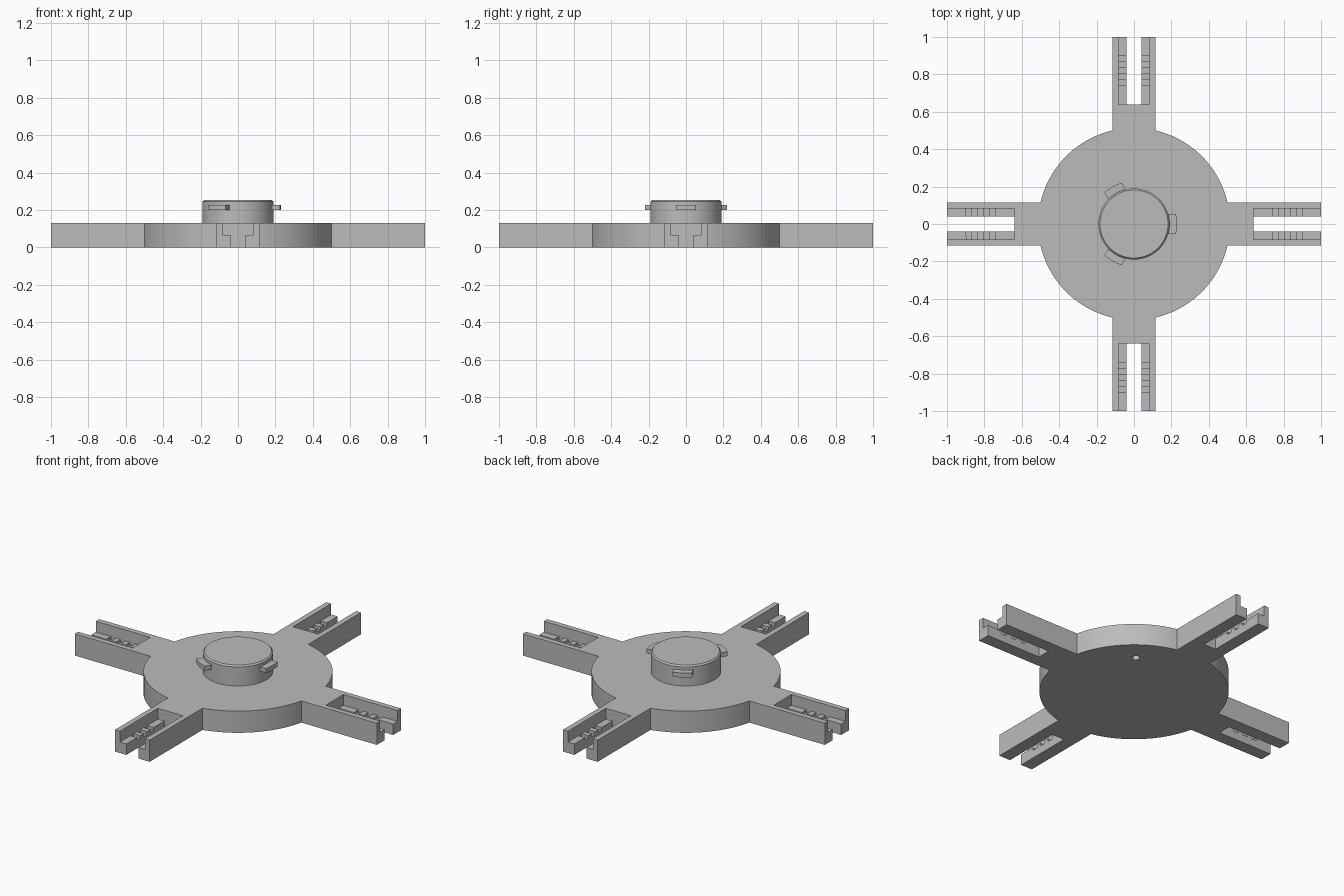
import bpy, bmesh
from math import sin, cos, asin, pi, radians, tau
from mathutils import Matrix, Vector

cube = bpy.data.objects.get("Cube")
if cube:
    bpy.data.objects.remove(cube, do_unlink=True)

grey = bpy.data.materials.new("plain grey")
grey.use_nodes = True
grey.diffuse_color = (0.5, 0.5, 0.5, 1)
grey.node_tree.nodes["Principled BSDF"].inputs["Base Color"].default_value = (0.5, 0.5, 0.5, 1)

HALF, RADIUS, THICK = 0.115, 0.513, 0.13
LEDGE_Z, LEDGE_HALF, SLOT_HALF, SLOT_START = 0.065, 0.083, 0.04, 0.64


def finish(name, bm):
    bmesh.ops.recalc_face_normals(bm, faces=bm.faces)
    mesh = bpy.data.meshes.new(name)
    bm.to_mesh(mesh)
    bm.free()
    mesh.materials.append(grey)
    obj = bpy.data.objects.new(name, mesh)
    bpy.context.collection.objects.link(obj)
    return obj


def prism(bm, outline, z0, z1):
    """Extrude a flat outline from z0 to z1."""
    face = bm.faces.new([bm.verts.new((x, y, z0)) for x, y in outline])
    moved = bmesh.ops.extrude_face_region(bm, geom=[face])["geom"]
    verts = [v for v in moved if isinstance(v, bmesh.types.BMVert)]
    bmesh.ops.translate(bm, verts=verts, vec=(0, 0, z1 - z0))


def rotated(points, angle):
    turn = Matrix.Rotation(angle, 2)
    return [turn @ Vector(p) for p in points]


def rectangle(x0, x1, half):
    return [(x0, -half), (x1, -half), (x1, half), (x0, half)]


def circle(radius, steps, cx=0, cy=0):
    return [(cx + radius * cos(tau * i / steps), cy + radius * sin(tau * i / steps))
            for i in range(steps)]


def arm_cutter(name, spans, half, z0, z1):
    """The same boxes repeated on all four arms."""
    bm = bmesh.new()
    for k in range(4):
        for x0, x1 in spans:
            prism(bm, rotated(rectangle(x0, x1, half), k * pi / 2), z0, z1)
    return finish(name, bm)


def smooth(obj):
    bpy.ops.object.select_all(action='DESELECT')
    obj.select_set(True)
    bpy.context.view_layer.objects.active = obj
    bpy.ops.object.shade_smooth_by_angle(angle=radians(30))


# Base plate: round disc with four arms
start = asin(HALF / RADIUS)
arc = [start + (pi / 2 - 2 * start) * i / 24 for i in range(25)]
quarter = [(1, -HALF), (1, HALF)] + [(RADIUS * cos(a), RADIUS * sin(a)) for a in arc]
outline = [p for k in range(4) for p in rotated(quarter, k * pi / 2)]
bm = bmesh.new()
prism(bm, outline, 0, THICK)
plate = finish("base_plate", bm)

# Cuts: open slots, stepped ledges, ledge notches and the blind hole below
notches = [(0.74 + 0.064 * i, 0.772 + 0.064 * i) for i in range(3)]
hole = bmesh.new()
prism(hole, circle(0.021, 24, 0.23, 0.29), -0.1, 0.07)
cutters = [
    arm_cutter("slot_cutter", [(SLOT_START, 1.1)], SLOT_HALF, -0.1, 0.3),
    arm_cutter("ledge_cutter", [(SLOT_START, 1.1)], LEDGE_HALF, LEDGE_Z, 0.3),
    arm_cutter("notch_cutter", notches, LEDGE_HALF, LEDGE_Z - 0.018, 0.3),
    finish("hole_cutter", hole),
]
bpy.context.view_layer.objects.active = plate
for cutter in cutters:
    cutter.hide_render = True
    cut = plate.modifiers.new(cutter.name, 'BOOLEAN')
    cut.operation, cut.solver, cut.object = 'DIFFERENCE', 'EXACT', cutter
    bpy.ops.object.modifier_apply(modifier=cut.name)
    bpy.data.objects.remove(cutter, do_unlink=True)
smooth(plate)

# Central hub with a narrow chamfer on its top rim
bm = bmesh.new()
prism(bm, circle(0.19, 64), THICK, 0.252)
rim = [e for e in bm.edges if all(v.co.z > 0.25 for v in e.verts)]
bmesh.ops.bevel(bm, geom=rim, offset=0.008, segments=1, affect='EDGES')
smooth(finish("hub", bm))

# Three locking tabs around the hub
TAB_HALF, TAB_RADIUS = 0.053, 0.23
spread = asin(TAB_HALF / TAB_RADIUS)
tab = [(0.17, -TAB_HALF)] + [
    (TAB_RADIUS * cos(a), TAB_RADIUS * sin(a))
    for a in (spread * (i / 4 - 1) for i in range(9))] + [(0.17, TAB_HALF)]
for k in range(3):
    bm = bmesh.new()
    prism(bm, rotated(tab, k * tau / 3), 0.199, 0.226)
    smooth(finish(f"locking_tab_{k + 1}", bm))
